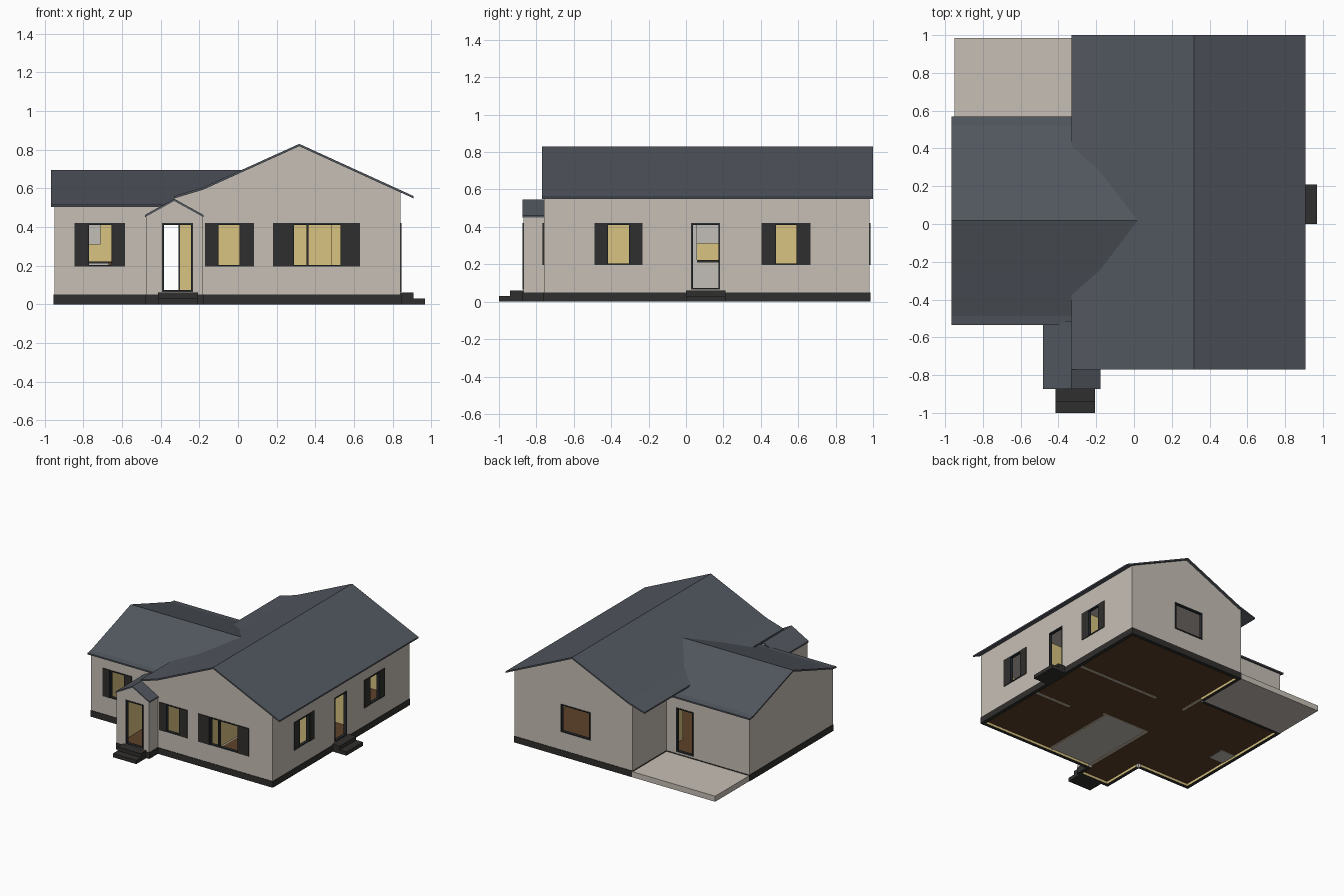
import bpy, bmesh, math
from mathutils import Vector

if "Cube" in bpy.data.objects:
    bpy.data.objects.remove(bpy.data.objects["Cube"])


def mat(name, r, g, b):
    m = bpy.data.materials.new(name)
    lin = [((c / 255 + 0.055) / 1.055) ** 2.4 for c in (r, g, b)]
    m.diffuse_color = (*lin, 1)
    m.use_nodes = True
    m.node_tree.nodes["Principled BSDF"].inputs["Base Color"].default_value = m.diffuse_color
    return m


SIDING = mat("greige_siding", 198, 191, 181)
ROOF = mat("slate_roof", 82, 87, 95)
DARK = mat("charcoal", 48, 47, 46)
TRIM = mat("dark_trim", 42, 44, 47)
TAN = mat("tan_interior", 217, 195, 129)
WOOD = mat("brown_floor", 94, 65, 42)
TILE = mat("grey_tile", 194, 190, 183)
T = 0.025  # wall thickness


def finish(bm, name, *mats, rule=None):
    bmesh.ops.recalc_face_normals(bm, faces=bm.faces)
    bm.normal_update()
    if rule:
        for f in bm.faces:
            f.material_index = rule(f)
    me = bpy.data.meshes.new(name)
    bm.to_mesh(me)
    bm.free()
    for m in mats:
        me.materials.append(m)
    ob = bpy.data.objects.new(name, me)
    bpy.context.collection.objects.link(ob)
    return ob


def prism(bm, side, pts, d0, d1):
    """Extrude a (u, z) outline through depth d0..d1 on a house side.
    side = (axis along the wall, position of outer face, outward sign)."""
    axis, c, s = side

    def place(u, d, z):
        return (u, c + s * d, z) if axis == 'x' else (c + s * d, u, z)
    a = [bm.verts.new(place(u, d0, z)) for u, z in pts]
    b = [bm.verts.new(place(u, d1, z)) for u, z in pts]
    bm.faces.new(a)
    bm.faces.new(b)
    for i in range(len(pts)):
        j = (i + 1) % len(pts)
        bm.faces.new((a[i], a[j], b[j], b[i]))


def rect(bm, side, u0, u1, z0, z1, d0=-T, d1=0.0):
    if u1 - u0 > 1e-4 and z1 - z0 > 1e-4:
        prism(bm, side, [(u0, z0), (u1, z0), (u1, z1), (u0, z1)], d0, d1)


def box(name, x0, x1, y0, y1, z0, z1, *mats, rule=None):
    bm = bmesh.new()
    rect(bm, ('x', 0, 1), x0, x1, z0, z1, y0, y1)
    return finish(bm, name, *mats, rule=rule)


def inner_rule(side):
    axis, c, s = side
    inward = Vector((0, -s, 0)) if axis == 'x' else Vector((-s, 0, 0))

    def rule(f):
        if f.normal.z < -0.9 and f.calc_center_median().z < 0.01:
            return 2
        return 1 if f.normal.dot(inward) > 0.9 else 0
    return rule


def wall(name, side, a, b, top, holes=(), z0=0.0, gable=None, skirt=True):
    bm = bmesh.new()
    cur = a
    for h in sorted(holes):
        rect(bm, side, cur, h[0], z0, top)
        rect(bm, side, h[0], h[1], z0, h[2])
        rect(bm, side, h[0], h[1], h[3], top)
        cur = h[1]
    rect(bm, side, cur, b, z0, top)
    if gable:
        prism(bm, side, gable, -T, 0)
    finish(bm, name, SIDING, TAN, DARK, rule=inner_rule(side))
    if skirt:
        bm = bmesh.new()
        rect(bm, side, a, b, 0, 0.05, 0, 0.004)
        finish(bm, name + "_plinth", DARK)


def frame(name, side, hole, mullion=None):
    u0, u1, z0, z1 = hole
    w = 0.009
    bm = bmesh.new()
    for r in ((u0, u0 + w, z0, z1), (u1 - w, u1, z0, z1),
              (u0 + w, u1 - w, z0, z0 + w), (u0 + w, u1 - w, z1 - w, z1)):
        rect(bm, side, *r, -0.02, 0.004)
    if mullion:
        rect(bm, side, mullion - w / 2, mullion + w / 2, z0 + w, z1 - w, -0.02, 0.003)
    finish(bm, name, TRIM)


def shutters(name, side, hole, left, right):
    bm = bmesh.new()
    rect(bm, side, left, hole[0], hole[2], hole[3], 0, 0.006)
    rect(bm, side, hole[1], right, hole[2], hole[3], 0, 0.006)
    finish(bm, name, DARK)


def roof(name, axis, pts, start, end, thick=0.012):
    """Folded sheet: profile pts (u, z) run along the other axis from start to end(z)."""
    bm = bmesh.new()

    def place(u, l, z):
        return (u, l, z) if axis == 'y' else (l, u, z)
    rows = []
    for u, z in pts:
        e = end(z)
        rows.append([bm.verts.new(place(u, l, zz)) for l, zz in
                     ((start, z), (e, z), (e, z - thick), (start, z - thick))])
    for p, q in zip(rows, rows[1:]):
        for i in range(4):
            j = (i + 1) % 4
            bm.faces.new((p[i], p[j], q[j], q[i]))
    bm.faces.new(rows[0])
    bm.faces.new(rows[-1])
    finish(bm, name, ROOF)


# House sides
FRONT, BACK, RIGHT = ('x', -0.76, -1), ('x', 0.982, 1), ('y', 0.841, 1)
LEFT = ('y', -0.21, -1)
W_FRONT, W_BACK, W_LEFT = ('x', -0.515, -1), ('x', 0.55, 1), ('y', -0.95, -1)
ENTRY = ('x', -0.87, -1)

# Openings (u0, u1, z0, z1)
win_small, win_big = (-0.11, 0.018, 0.195, 0.42), (0.28, 0.538, 0.195, 0.42)
win_wing, win_back = (-0.78, -0.645, 0.195, 0.42), (0.165, 0.427, 0.195, 0.42)
win_r1, win_r2 = (-0.425, -0.295, 0.195, 0.42), (0.472, 0.6, 0.195, 0.42)
door_r, door_f = (0.028, 0.182, 0.065, 0.42), (-0.392, -0.233, 0.065, 0.42)
door_b = (-0.45, -0.3, 0.065, 0.42)

# Main block walls with gables
peak = [(0.841, 0.46), (0.841, 0.583), (0.317, 0.823), (-0.18, 0.598)]
wall("main_front_wall", FRONT, -0.21, 0.841, 0.46, (win_small, win_big),
     gable=peak + [(-0.33, 0.553), (-0.33, 0.46)])
wall("main_back_wall", BACK, -0.21, 0.841, 0.46, (win_back,),
     gable=peak + [(-0.21, 0.588), (-0.21, 0.46)])
wall("main_right_wall", RIGHT, -0.76, 0.982, 0.58, (win_r1, door_r, win_r2))
wall("main_left_wall", LEFT, 0.55, 0.982, 0.585)
wall("entry_header", LEFT, -0.76, -0.515, 0.585, z0=0.45, skirt=False)

# Side wing walls
wall("wing_front_wall", W_FRONT, -0.95, -0.21, 0.512,
     (win_wing, (-0.475, -0.21, 0, 0.45)), skirt=False)
box("wing_front_plinth", -0.95, -0.475, -0.519, -0.515, 0, 0.05, DARK)
wall("wing_back_wall", W_BACK, -0.95, -0.21, 0.512, (door_b,))
wall("wing_gable_wall", W_LEFT, -0.515, 0.55, 0.5,
     gable=[(-0.515, 0.5), (0.55, 0.5), (0.55, 0.511), (0.522, 0.516), (0.0175, 0.688),
            (-0.487, 0.516), (-0.515, 0.511)])

# Entry bay
wall("entry_front_wall", ENTRY, -0.475, -0.183, 0.455, (door_f,),
     gable=[(-0.475, 0.455), (-0.183, 0.455), (-0.33, 0.538)])
wall("entry_left_wall", ('y', -0.475, -1), -0.87, -0.515, 0.457)
wall("entry_right_wall", ('y', -0.183, 1), -0.87, -0.735, 0.457)

# Roofs
roof("main_roof", 'y', [(-0.33, 0.56), (-0.18, 0.605), (0.317, 0.83), (0.908, 0.56)],
     -0.77, lambda z: 1.0)


def valley(z):  # where the wing roof meets the main roof
    if z >= 0.605:
        return 0.317 - (0.83 - z) * 2.2
    return -0.33 if z > 0.55 else -0.21


half = [(0.5525, 0.515), (0.5045, 0.522), (0.394, 0.56), (0.262, 0.605)]
roof("wing_roof", 'x', [(0.0175 - u, z) for u, z in half] + [(0.0175, 0.695)] +
     [(0.0175 + u, z) for u, z in reversed(half)], -0.9675, valley)
roof("entry_roof", 'y', [(-0.482, 0.462), (-0.33, 0.546), (-0.178, 0.462)],
     -0.873, lambda z: -0.515)

# Window and door frames, shutters
for name, side, hole, mull in (
        ("small_window", FRONT, win_small, None), ("big_window", FRONT, win_big, 0.36),
        ("wing_window", W_FRONT, win_wing, None), ("back_window", BACK, win_back, None),
        ("right_window_a", RIGHT, win_r1, None), ("right_window_b", RIGHT, win_r2, None),
        ("front_door", ENTRY, door_f, None), ("side_door", RIGHT, door_r, None),
        ("patio_door", W_BACK, door_b, None)):
    frame(name + "_frame", side, hole, mull)
for name, side, hole, l, r in (
        ("small", FRONT, win_small, -0.17, 0.082), ("big", FRONT, win_big, 0.18, 0.632),
        ("wing", W_FRONT, win_wing, -0.845, -0.585),
        ("right_a", RIGHT, win_r1, -0.49, -0.233), ("right_b", RIGHT, win_r2, 0.405, 0.665)):
    shutters(name + "_window_shutters", side, hole, l, r)

# Steps and patio
box("front_step_upper", -0.415, -0.207, -0.94, -0.87, 0, 0.06, DARK)
box("front_step_lower", -0.415, -0.207, -1.0, -0.94, 0, 0.03, DARK)
box("side_step_upper", 0.841, 0.907, 0.0, 0.21, 0, 0.06, DARK)
box("side_step_lower", 0.907, 0.9675, 0.0, 0.21, 0, 0.03, DARK)
box("patio", -0.95, -0.21, 0.55, 0.985, 0, 0.045, SIDING)

# Floors and ceilings
F0, F1 = 0.02, 0.055
box("main_floor_right", 0.2, 0.816, -0.735, 0.957, F0, F1, WOOD)
box("main_floor_back", -0.185, 0.2, -0.08, 0.957, F0, F1, WOOD)
box("tile_floor", -0.185, 0.2, -0.735, -0.08, F0, F1, TILE)
box("wing_floor", -0.925, -0.185, -0.49, 0.525, F0, F1, WOOD)
box("entry_floor", -0.45, -0.185, -0.845, -0.49, F0, F1, WOOD)
box("main_ceiling", -0.185, 0.816, -0.735, 0.957, 0.488, 0.498, SIDING)
box("wing_ceiling", -0.925, -0.185, -0.49, 0.525, 0.488, 0.498, SIDING)
box("entry_ceiling", -0.45, -0.208, -0.845, -0.515, 0.445, 0.453, SIDING)

# Interior partitions: tan sides, plain undersides
for i, p in enumerate(((0.07, 0.816, 0.33, 0.35), (0.48, 0.816, -0.18, -0.16),
                       (-0.205, 0.22, -0.1, -0.08), (0.17, 0.19, -0.735, -0.1),
                       (-0.205, -0.185, -0.735, -0.1), (-0.205, -0.185, 0.33, 0.55))):
    box(f"partition_{i}", *p, 0.016, 0.488, TAN, SIDING,
        rule=lambda f: 1 if abs(f.normal.z) > 0.5 else 0)

# Kitchen along the wing's far walls: cabinets, worktops, wall cupboards, tall unit
for name, x0, x1, y0, y1 in (("left", -0.925, -0.80, 0.06, 0.525),
                             ("back", -0.80, -0.55, 0.40, 0.525)):
    box(f"{name}_cabinet", x0, x1, y0, y1, F1, 0.21, TILE)
    box(f"{name}_worktop", x0, x1, y0, y1, 0.21, 0.222, DARK)
box("left_wall_cupboard", -0.925, -0.85, 0.06, 0.525, 0.31, 0.45, TILE)
box("back_wall_cupboard", -0.85, -0.71, 0.45, 0.525, 0.31, 0.45, TILE)
box("tall_unit", -0.925, -0.80, -0.08, 0.058, 0.016, 0.45, TILE)

# Dining set
tx, ty = -0.64, -0.24
box("table_top", tx - 0.08, tx + 0.08, ty - 0.08, ty + 0.08, 0.165, 0.175, WOOD)
box("table_leg", tx - 0.015, tx + 0.015, ty - 0.015, ty + 0.015, F1, 0.165, WOOD)
for i in range(4):
    dx, dy = round(math.cos(i * math.pi / 2)), round(math.sin(i * math.pi / 2))
    cx, cy = tx + dx * 0.12, ty + dy * 0.12
    box(f"chair_seat_{i}", cx - 0.03, cx + 0.03, cy - 0.03, cy + 0.03, 0.11, 0.12, WOOD)
    for lx in (-0.026, 0.026):
        for ly in (-0.026, 0.026):
            box(f"chair_leg_{i}", cx + lx - 0.004, cx + lx + 0.004, cy + ly - 0.004,
                cy + ly + 0.004, F1, 0.11, WOOD)
    bx, by = cx + dx * 0.028, cy + dy * 0.028
    wx, wy = (0.003, 0.03) if dx else (0.03, 0.003)
    box(f"chair_back_{i}", bx - wx, bx + wx, by - wy, by + wy, 0.12, 0.22, WOOD)
